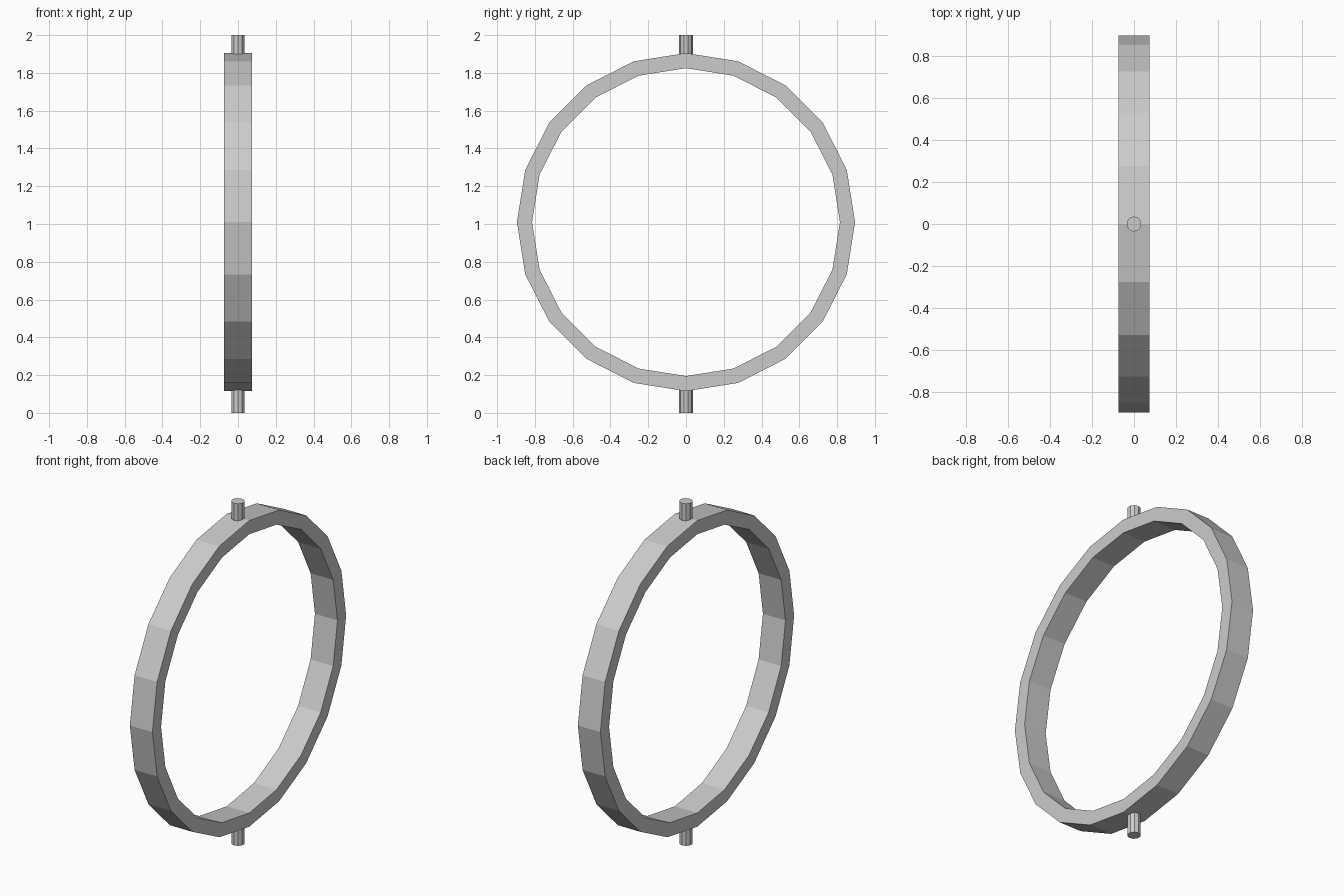
import bpy, bmesh, math

if "Cube" in bpy.data.objects:
    bpy.data.objects.remove(bpy.data.objects["Cube"])

CZ, R_OUT, R_IN, HALF_W, SIDES = 1.01, 0.895, 0.815, 0.073, 20

# Ring: rectangular section swept around the x axis
bm = bmesh.new()
loops = []
for i in range(SIDES):
    a = 2 * math.pi * i / SIDES
    section = [(R_OUT, -HALF_W), (R_OUT, HALF_W), (R_IN, HALF_W), (R_IN, -HALF_W)]
    loops.append([bm.verts.new((x, r * math.sin(a), CZ + r * math.cos(a))) for r, x in section])
for i in range(SIDES):
    p, q = loops[i], loops[(i + 1) % SIDES]
    for k in range(4):
        n = (k + 1) % 4
        bm.faces.new((p[k], p[n], q[n], q[k]))
bmesh.ops.recalc_face_normals(bm, faces=bm.faces)
mesh = bpy.data.meshes.new("ring")
bm.to_mesh(mesh)
bm.free()
bpy.context.collection.objects.link(bpy.data.objects.new("ring", mesh))


# Pivot pins, sunk slightly into the ring
def pin(name, z0, z1):
    bpy.ops.mesh.primitive_cylinder_add(vertices=10, radius=0.036, depth=z1 - z0,
                                        location=(0, 0, (z0 + z1) / 2))
    bpy.context.object.name = name


pin("lower_pin", 0.0, 0.13)
pin("upper_pin", 1.89, 2.0)
